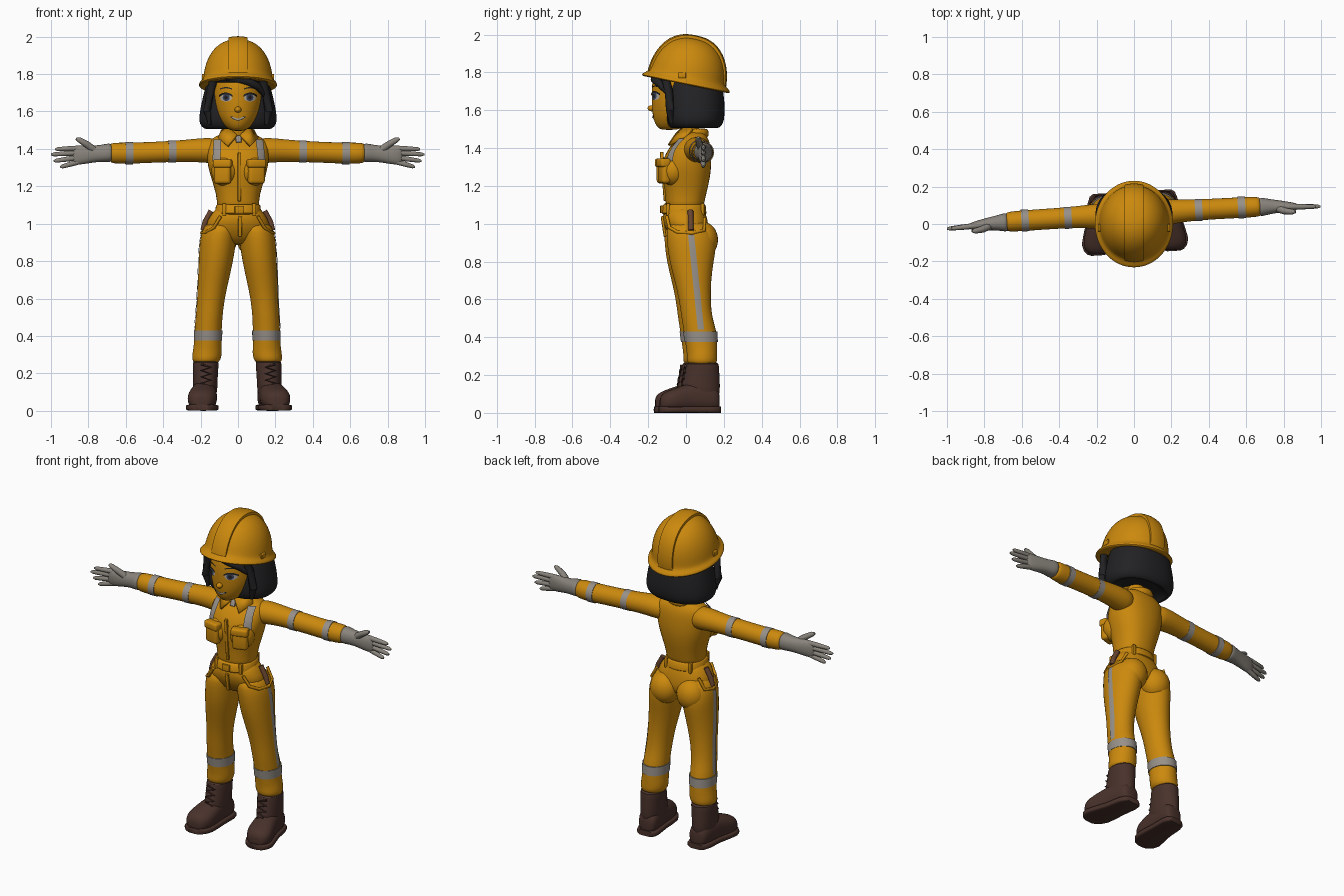
import bpy, bmesh
from math import cos, sin, pi, sqrt, copysign
from mathutils import Vector, Matrix

if "Cube" in bpy.data.objects:
    bpy.data.objects.remove(bpy.data.objects["Cube"])

parts = []
SIDES = (("left", 1), ("right", -1))


def material(name, *rgb):
    m = bpy.data.materials.new(name)
    m.use_nodes = True
    m.diffuse_color = (*rgb, 1)
    m.node_tree.nodes["Principled BSDF"].inputs["Base Color"].default_value = (*rgb, 1)
    return m


yellow = material("safety yellow", .6, .25, .004)
silver = material("reflective silver", .31, .28, .25)
glove_grey = material("glove grey", .25, .23, .2)
leather = material("boot leather", .066, .031, .024)
black = material("hair black", .016, .016, .018)
handle = material("handle brown", .14, .06, .03)
white = material("eye white", .45, .42, .38)
blue = material("iris blue", .05, .06, .12)


def finish(name, bm, mat, levels=0):
    bmesh.ops.recalc_face_normals(bm, faces=bm.faces)
    mesh = bpy.data.meshes.new(name)
    bm.to_mesh(mesh)
    bm.free()
    mesh.materials.append(mat)
    obj = bpy.data.objects.new(name, mesh)
    bpy.context.collection.objects.link(obj)
    if levels:
        obj.modifiers.new("smooth", "SUBSURF").levels = levels
        obj.modifiers["smooth"].render_levels = levels
    parts.append(obj)
    return obj


def skin(name, mat, rings, levels=0):
    """Closed surface through a list of equal rings of points."""
    bm = bmesh.new()
    loops = [[bm.verts.new(p) for p in ring] for ring in rings]
    n = len(loops[0])
    for a, b in zip(loops, loops[1:]):
        for i in range(n):
            bm.faces.new((a[i], a[(i + 1) % n], b[(i + 1) % n], b[i]))
    bm.faces.new(loops[0])
    bm.faces.new(loops[-1])
    return finish(name, bm, mat, levels)


def loft(name, mat, sections, axis="z", side=1, power=2, levels=1, turn=None, n=20):
    """Sections are (position on axis, two centres, two radii)."""
    rings = []
    for t, a, b, ra, rb in sections:
        ring = []
        for i in range(n):
            c, s = cos(2 * pi * i / n), sin(2 * pi * i / n)
            u = a + ra * copysign(abs(c) ** (2 / power), c)
            v = b + rb * copysign(abs(s) ** (2 / power), s)
            p = Vector({"x": (t, u, v), "y": (u, t, v), "z": (u, v, t)}[axis])
            p.x *= side
            ring.append(turn @ p if turn else p)
        rings.append(ring)
    return skin(name, mat, rings, levels)


def tube(name, mat, points, radius, taper=(1,), side=1, n=10):
    pts = [Vector((x * side, y, z)) for x, y, z in points]
    rings = []
    for k, p in enumerate(pts):
        way = pts[min(k + 1, len(pts) - 1)] - pts[max(k - 1, 0)]
        q = way.to_track_quat("Z", "Y")
        r = radius * taper[min(k, len(taper) - 1)]
        rings.append([p + q @ Vector((r * cos(2 * pi * i / n), r * sin(2 * pi * i / n), 0))
                      for i in range(n)])
    return skin(name, mat, rings)


def ball(name, mat, centre, size):
    bm = bmesh.new()
    bmesh.ops.create_uvsphere(bm, u_segments=24, v_segments=16, radius=1)
    bm.transform(Matrix.Translation(centre) @ Matrix.Diagonal((*size, 1)))
    return finish(name, bm, mat)


def box(name, mat, centre, size, yaw=0, pitch=0, bevel=.004):
    bm = bmesh.new()
    bmesh.ops.create_cube(bm, size=1)
    bm.transform(Matrix.Diagonal((*size, 1)))
    bmesh.ops.bevel(bm, geom=bm.edges[:], offset=bevel, segments=3, affect="EDGES", profile=.5)
    bm.transform(Matrix.Translation(centre) @ Matrix.Rotation(yaw, 4, "Z") @ Matrix.Rotation(pitch, 4, "X"))
    return finish(name, bm, mat)


def decal(name, mat, target, centre, half, axis="y", side=1, lift=.004, lean=0, bow=0, disc=False):
    """Thin plate laid onto a target surface."""
    bm = bmesh.new()
    bmesh.ops.create_grid(bm, x_segments=12, y_segments=12, size=1)
    for v in bm.verts:
        u, w, _ = v.co
        a, b = (u * sqrt(1 - w * w / 2), w * sqrt(1 - u * u / 2)) if disc else (u, w)
        across = centre[0] + half[0] * a + lean * w
        up = centre[1] + half[1] * b + bow * u * u
        v.co = (across * side, -.4, up) if axis == "y" else (.4 * side, across, up)
    obj = finish(name, bm, mat)
    wrap = obj.modifiers.new("wrap", "SHRINKWRAP")
    wrap.target, wrap.wrap_method, wrap.wrap_mode = target, "PROJECT", "ABOVE_SURFACE"
    wrap.use_project_x, wrap.use_project_y, wrap.use_project_z = axis == "x", axis == "y", False
    wrap.use_positive_direction = axis == "y" or side < 0
    wrap.use_negative_direction = not wrap.use_positive_direction
    wrap.offset = lift


# Head and face
head = loft("head", yellow, [
    (1.495, 0, -.09, .03, .04), (1.51, 0, -.08, .06, .075), (1.55, 0, -.05, .1, .125),
    (1.61, 0, -.035, .128, .147), (1.69, 0, -.03, .136, .155), (1.78, 0, -.02, .132, .16),
    (1.86, 0, 0, .1, .12)])
ball("nose", yellow, (0, -.181, 1.61), (.018, .022, .016))
decal("lips", black, head, (0, 1.558), (.04, .006), bow=.013, disc=True)
decal("teeth", white, head, (0, 1.56), (.032, .004), bow=.01, lift=.006, disc=True)
for label, s in SIDES:
    decal(label + "_eye", white, head, (.062, 1.673), (.03, .019), side=s, disc=True)
    decal(label + "_iris", blue, head, (.06, 1.675), (.018, .019), side=s, lift=.006, disc=True)
    decal(label + "_pupil", black, head, (.06, 1.675), (.009, .011), side=s, lift=.008, disc=True)
    decal(label + "_lashes", black, head, (.062, 1.696), (.034, .005), side=s, bow=-.013, lift=.007)
    decal(label + "_brow", black, head, (.062, 1.727), (.032, .003), side=s, bow=-.008)

# Bobbed hair with a fringe and side locks
loft("hair", black, [
    (1.8, 0, .03, .145, .13), (1.73, 0, .045, .177, .15), (1.64, 0, .045, .197, .16),
    (1.57, 0, .045, .21, .16), (1.53, 0, .045, .206, .153), (1.507, 0, .045, .182, .133),
    (1.505, 0, .045, .165, .118), (1.54, 0, .05, .15, .1)], power=2.3, n=32)
loft("fringe", black, [(1.75, 0, -.02, .13, .155), (1.757, 0, -.02, .142, .17),
                       (1.82, 0, -.01, .135, .155)])
tube("swept_lock", black, [(-.06, -.16, 1.785), (.05, -.165, 1.763), (.105, -.135, 1.735), (.145, -.09, 1.68)],
     .022, (1, 1, .9, .4))
for label, s in SIDES:
    tube(label + "_lock", black, [(.13, -.11, 1.77), (.15, -.09, 1.7), (.165, -.085, 1.6), (.15, -.08, 1.53)],
         .022, (1, 1, 1, .5), s)

# Hard hat, tipped back
tilt = Matrix.Translation((0, .002, 1.752)) @ Matrix.Rotation(-.2, 4, "X")
rim = [(-.01, 0, 0, .16, .18), (-.02, 0, 0, .205, .232), (-.012, 0, 0, .212, .24),
       (0, 0, 0, .208, .234), (.014, 0, 0, .19, .21)]
arc = [pi / 2 * (k + 1) / 10 for k in range(9)]
dome = [(.235 * sin(a), 0, 0, .188 * cos(a) ** .82, .205 * cos(a) ** .82) for a in arc]
loft("hard_hat", yellow, rim + dome, turn=tilt, n=32)
bm = bmesh.new()
bmesh.ops.create_uvsphere(bm, u_segments=48, v_segments=32, radius=1)
for v in bm.verts:
    flat = v.co.xy.length
    if flat > .01:
        v.co.xy *= flat ** -.18
bm.transform(Matrix.Diagonal((.196, .212, .249, 1)))
for point, normal in (((.05, 0, 0), (1, 0, 0)), ((-.05, 0, 0), (-1, 0, 0)), ((0, 0, 0), (0, 0, -1))):
    cut = bmesh.ops.bisect_plane(bm, geom=bm.verts[:] + bm.edges[:] + bm.faces[:], plane_co=point,
                                 plane_no=normal, clear_outer=True)
    bmesh.ops.contextual_create(bm, geom=[e for e in cut["geom_cut"] if isinstance(e, bmesh.types.BMEdge)])
bm.transform(tilt)
finish("crown_ridge", bm, yellow)
for label, s in SIDES:
    box(label + "_hat_lug", yellow, (.186 * s, -.02, 1.785), (.014, .04, .03))

body_start = len(parts)

# Torso, neck and collar
torso = loft("torso", yellow, [
    (1.05, 0, -.01, .12, .1), (1.12, 0, -.005, .11, .103), (1.2, 0, .002, .13, .118),
    (1.28, 0, .002, .157, .132), (1.34, 0, .005, .168, .13), (1.4, 0, .02, .17, .112),
    (1.44, 0, .035, .158, .088), (1.47, 0, .04, .118, .066), (1.49, 0, .04, .06, .05)], power=2.3)
loft("neck", yellow, [(1.44, 0, .03, .05, .05), (1.56, 0, .01, .05, .05)], levels=0)
loft("collar_stand", yellow, [(1.44, 0, .04, .095, .085), (1.49, 0, .05, .078, .07),
                              (1.505, 0, .055, .072, .062)])
box("placket", yellow, (0, -.119, 1.25), (.018, .018, .26), pitch=.08)
box("undershirt", silver, (0, -.048, 1.45), (.03, .02, .04), pitch=-.5)
for label, s in SIDES:
    bm = bmesh.new()
    flap = [(.008, -.05, 1.475), (.05, -.01, 1.51), (.085, .03, 1.5), (.105, -.01, 1.455), (.06, -.088, 1.415)]
    bm.faces.new([bm.verts.new((x * s, y, z)) for x, y, z in flap])
    leaf = finish(label + "_collar", bm, yellow)
    solid = leaf.modifiers.new("thickness", "SOLIDIFY")
    solid.thickness, solid.offset = .014, 0
    ball(label + "_bust", yellow, (.075 * s, -.073, 1.28), (.072, .07, .08))
    box(label + "_chest_pocket", yellow, (.09 * s, -.12, 1.275), (.092, .05, .125), .25 * s, bevel=.018)
    box(label + "_pocket_flap", yellow, (.09 * s, -.125, 1.322), (.1, .055, .045), .25 * s, bevel=.012)
    decal(label + "_shoulder_stripe", silver, torso, (.113, 1.388), (.019, .056), side=s, lift=.009, lean=-.004)

# Hips, belt and fastenings
loft("hips", yellow, [
    (.885, 0, .025, .09, .07), (.93, 0, .02, .165, .105), (1, 0, -.002, .177, .122),
    (1.05, 0, -.008, .145, .115), (1.1, 0, -.01, .11, .1)], power=2.2)
loft("belt", yellow, [(1.05, 0, -.01, .118, .112), (1.056, 0, -.01, .124, .118),
                      (1.096, 0, -.01, .119, .114), (1.102, 0, -.01, .113, .108)], power=2.2, levels=0, n=40)
box("buckle", yellow, (0, -.129, 1.076), (.05, .014, .04))
box("fly_tab", yellow, (.004, -.119, .985), (.02, .014, .11), pitch=.15)
for label, s in SIDES:
    for place, y in (("front", -.1), ("back", .083)):
        box(label + "_" + place + "_belt_loop", yellow, (.08 * s, y, 1.076), (.02, .018, .066))
    ball(label + "_buttock", yellow, (.088 * s, .082, .915), (.088, .082, .095))
    tube(label + "_pocket_seam", yellow, [(.1, -.108, 1.04), (.135, -.096, .98), (.172, -.055, .955),
         (.193, .02, .95), (.176, .085, .965), (.14, .09, 1.03)], .009, side=s)
    tube(label + "_tool_handle", handle, [(.186, .015, .965), (.175, .015, 1.01), (.143, .015, 1.068)],
         .015, side=s)

# Trouser legs, bands and boots
for label, s in SIDES:
    leg = loft(label + "_leg", yellow, [
        (.25, .168, .075, .066, .07), (.275, .165, .075, .078, .083), (.31, .16, .076, .08, .08),
        (.36, .158, .072, .073, .085), (.44, .156, .065, .074, .088), (.5, .152, .048, .072, .082),
        (.6, .143, .038, .074, .084), (.7, .13, .028, .084, .098), (.8, .117, .022, .093, .118),
        (.88, .109, .025, .098, .132), (.95, .102, .018, .097, .13), (1.02, .085, .005, .083, .108)], side=s)
    loft(label + "_shin_band", silver, [(.375, .157, .071, .0755, .0885), (.43, .156, .066, .0765, .0905)],
         side=s, levels=0, n=32)
    decal(label + "_side_stripe", silver, leg, (.04, .69), (.016, .25), "x", s, lean=-.025)
    loft(label + "_boot_shaft", leather, [
        (.06, .173, .065, .062, .1), (.12, .172, .065, .066, .106), (.17, .171, .07, .067, .1),
        (.23, .169, .076, .069, .09), (.262, .168, .077, .071, .088), (.268, .168, .077, .06, .075)], side=s)
    foot = [(-.152, .203, .045, .028, .025), (-.145, .203, .052, .048, .04), (-.125, .202, .058, .068, .052),
            (-.09, .198, .064, .081, .06), (-.04, .19, .072, .077, .07), (.03, .18, .085, .067, .08),
            (.12, .171, .08, .064, .075), (.155, .168, .07, .054, .06), (.168, .168, .06, .035, .045)]
    loft(label + "_boot_foot", leather, foot, "y", s, 2.4)
    loft(label + "_boot_sole", leather, [(y * 1.03, x, .017, rx + .006, .017) for y, x, _, rx, _ in foot],
         "y", s, 5, 0, n=24)
    laces = [(.148 + .05 * (k % 2), -.014 - .02 * (1 - k / 7), .13 + .017 * k) for k in range(8)]
    tube(label + "_laces", leather, laces, .007, side=s)

# Sleeves, bands, gloves and fingers
for label, s in SIDES:
    loft(label + "_sleeve", yellow, [
        (.08, .045, 1.385, .07, .065), (.15, .05, 1.393, .073, .07), (.24, .055, 1.392, .063, .061),
        (.35, .055, 1.386, .056, .057), (.5, .054, 1.38, .056, .056), (.6, .053, 1.376, .056, .058),
        (.67, .052, 1.378, .054, .056), (.685, .052, 1.378, .047, .048)], "x", s)
    for place, x, z in (("upper", .35, 1.386), ("lower", .58, 1.377)):
        loft(label + "_" + place + "_arm_band", silver,
             [(x + d, .054, z, .0585, .0595) for d in (-.02, .02)], "x", s, levels=0, n=32)
    loft(label + "_glove", glove_grey, [
        (.67, .05, 1.378, .045, .045), (.685, .05, 1.38, .052, .053), (.73, .05, 1.376, .04, .045),
        (.78, .047, 1.372, .034, .046), (.83, .042, 1.368, .028, .052), (.87, .04, 1.366, .02, .05),
        (.885, .04, 1.366, .01, .04)], "x", s, 2.2)
    for finger, base, tip, z in (("index", 1.404, .978, 1.398), ("middle", 1.38, 1, 1.37),
                                 ("ring", 1.356, .985, 1.335), ("little", 1.334, .95, 1.303)):
        path = [Vector((.84, .042, base)).lerp(Vector((tip, .034, z)), f) for f in (0, .5, .9, 1)]
        tube(label + "_" + finger + "_finger", glove_grey, path, .014, (1.1, 1, .8, .35), s)
    tube(label + "_thumb", glove_grey, [(.765, .04, 1.39), (.81, .02, 1.425), (.85, .014, 1.449), (.866, .013, 1.456)],
         .018, (1.2, 1, .8, .4), s)

# The body stands slightly turned under the head
for obj in parts[body_start:]:
    obj.rotation_euler.z = .06

bpy.ops.object.select_all(action="DESELECT")
for obj in parts:
    obj.select_set(True)
bpy.context.view_layer.objects.active = parts[0]
bpy.ops.object.shade_smooth_by_angle(angle=.8)
